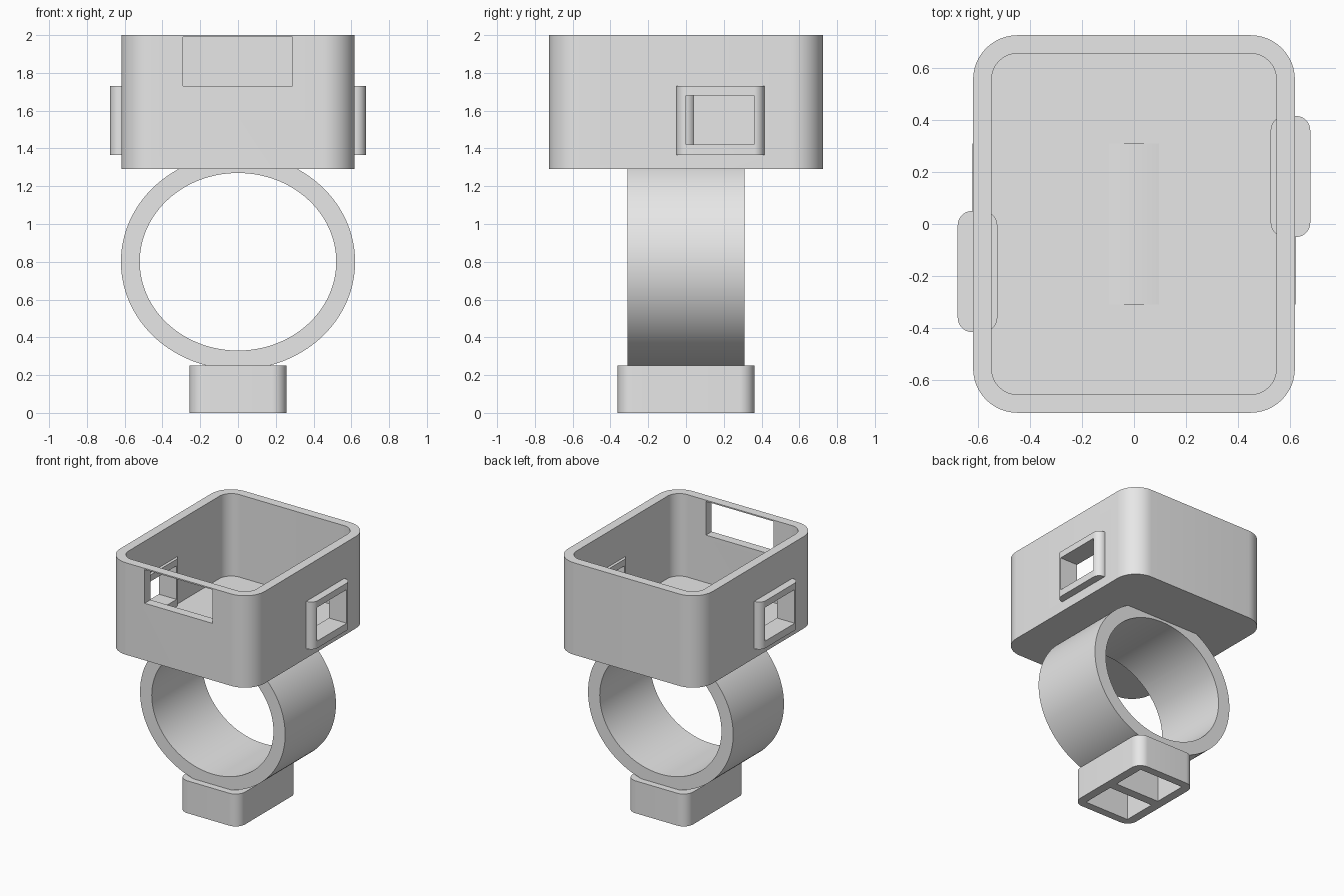
import bpy, bmesh, math

cube = bpy.data.objects.get("Cube")
if cube:
    bpy.data.objects.remove(cube, do_unlink=True)

# Single plain grey
grey = bpy.data.materials.new("plain grey")
grey.use_nodes = True
GREY = (0.8, 0.8, 0.8, 1)
grey.diffuse_color = GREY
grey.node_tree.nodes["Principled BSDF"].inputs["Base Color"].default_value = GREY


def prism(name, outline, start, end, axis="z"):
    """Extrude a closed 2D outline along z, or along y for an x-z outline."""
    bm = bmesh.new()
    place = (lambda u, v, w: (u, v, w)) if axis == "z" else (lambda u, v, w: (u, w, v))
    bottom = [bm.verts.new(place(u, v, start)) for u, v in outline]
    top = [bm.verts.new(place(u, v, end)) for u, v in outline]
    bm.faces.new(bottom)
    bm.faces.new(top)
    n = len(outline)
    for i in range(n):
        j = (i + 1) % n
        bm.faces.new((bottom[i], bottom[j], top[j], top[i]))
    bmesh.ops.recalc_face_normals(bm, faces=bm.faces)
    mesh = bpy.data.meshes.new(name)
    bm.to_mesh(mesh)
    bm.free()
    mesh.materials.append(grey)
    obj = bpy.data.objects.new(name, mesh)
    bpy.context.collection.objects.link(obj)
    return obj


def rounded(x0, x1, y0, y1, r, steps=12):
    """Outline of a rectangle with round corners."""
    pts = []
    corners = [(x1 - r, y1 - r), (x0 + r, y1 - r), (x0 + r, y0 + r), (x1 - r, y0 + r)]
    for k, (cx, cy) in enumerate(corners):
        for i in range(steps + 1):
            a = math.pi / 2 * (k + i / steps)
            pts.append((cx + r * math.cos(a), cy + r * math.sin(a)))
    return pts


def block(name, x0, x1, y0, y1, z0, z1):
    return prism(name, [(x0, y0), (x1, y0), (x1, y1), (x0, y1)], z0, z1)


def ellipse(rx, rz, cz, n=128):
    return [(rx * math.cos(2 * math.pi * i / n), cz + rz * math.sin(2 * math.pi * i / n))
            for i in range(n)]


def select(obj):
    bpy.ops.object.select_all(action="DESELECT")
    obj.select_set(True)
    bpy.context.view_layer.objects.active = obj


def cut(obj, cutter):
    """Subtract the cutter and delete it."""
    select(obj)
    mod = obj.modifiers.new("cut", "BOOLEAN")
    mod.operation = "DIFFERENCE"
    mod.solver = "EXACT"
    mod.object = cutter
    bpy.ops.object.modifier_apply(modifier=mod.name)
    bpy.data.objects.remove(cutter, do_unlink=True)


# Open case with rounded corners
case = prism("case", rounded(-0.618, 0.618, -0.725, 0.725, 0.17), 1.29, 2.0)
cut(case, prism("cavity", rounded(-0.547, 0.547, -0.655, 0.655, 0.1), 1.363, 2.2))
cut(case, block("front_opening", -0.29, 0.288, -0.9, -0.5, 1.73, 1.99))
parts = [case]

# Side frames, one on each side, turned half a circle from each other
for side, name in ((1, "left_frame"), (-1, "right_frame")):
    def span(a, b):
        return sorted((side * a, side * b))

    def opening():
        return block("opening", *span(0.45, 0.8), *span(0.0, 0.36), 1.42, 1.68)

    frame = prism(name, rounded(*span(0.525, 0.677), *span(-0.05, 0.415), 0.055), 1.365, 1.73)
    cut(frame, opening())
    cut(case, opening())
    parts.append(frame)

# Oval ring
ring = prism("ring", ellipse(0.62, 0.57, 0.8), -0.31, 0.31, "y")
cut(ring, prism("ring_hole", ellipse(0.52, 0.47, 0.8), -0.5, 0.5, "y"))
parts.append(ring)

# Foot with two pockets open below
foot = prism("foot", rounded(-0.258, 0.258, -0.362, 0.362, 0.08), 0, 0.25)
for y0, y1 in ((-0.3, -0.035), (0.035, 0.3)):
    cut(foot, block("pocket", -0.19, 0.19, y0, y1, -0.1, 0.23))
parts.append(foot)

for part in parts:
    select(part)
    bpy.ops.object.shade_smooth_by_angle(angle=math.radians(30))
